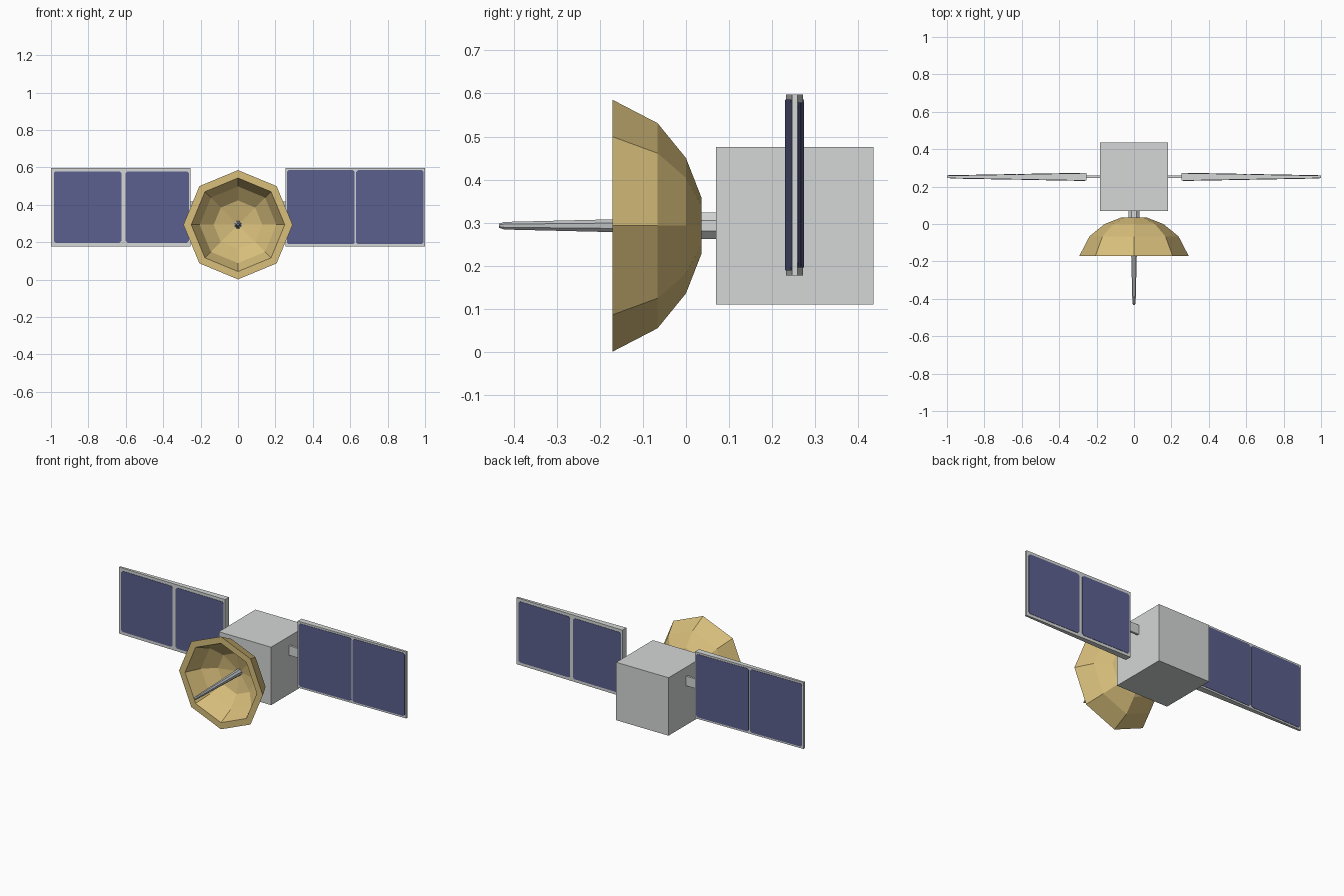
import bpy, bmesh, math
from mathutils import Vector

cube = bpy.data.objects.get("Cube")
if cube:
    bpy.data.objects.remove(cube, do_unlink=True)


def material(name, rgb):
    m = bpy.data.materials.new(name)
    m.use_nodes = True
    m.diffuse_color = (*rgb, 1)
    m.node_tree.nodes["Principled BSDF"].inputs["Base Color"].default_value = (*rgb, 1)
    return m


GREY = material("light grey metal", (0.66, 0.68, 0.67))
GOLD = material("gold dish", (0.69, 0.52, 0.20))
BLUE = material("solar blue", (0.105, 0.117, 0.27))
STEEL = material("antenna grey", (0.5, 0.52, 0.53))

AXIS_Z = 0.293    # height of the dish axis
PANEL_Y = 0.252   # depth of the solar wings


def finish(name, bm, mat):
    bmesh.ops.recalc_face_normals(bm, faces=bm.faces)
    mesh = bpy.data.meshes.new(name)
    bm.to_mesh(mesh)
    bm.free()
    mesh.materials.append(mat)
    ob = bpy.data.objects.new(name, mesh)
    bpy.context.collection.objects.link(ob)
    return ob


def box(name, centre, size, mat):
    bm = bmesh.new()
    bmesh.ops.create_cube(bm, size=1)
    for v in bm.verts:
        v.co = Vector(c + s * p for c, s, p in zip(centre, size, v.co))
    return finish(name, bm, mat)


def lathe(name, profile, mat, turn=0.0, sides=8):
    """Eight-sided turning of (radius, y) points about the dish axis."""
    bm = bmesh.new()
    rings = []
    for r, y in profile:
        if r == 0:
            rings.append([bm.verts.new((0, y, AXIS_Z))] * sides)
            continue
        angles = [turn + math.tau * k / sides for k in range(sides)]
        rings.append([bm.verts.new((r * math.cos(a), y, AXIS_Z + r * math.sin(a)))
                      for a in angles])
    for a, b in zip(rings, rings[1:]):
        for k in range(sides):
            n = (k + 1) % sides
            bm.faces.new(dict.fromkeys((a[k], a[n], b[n], b[k])))
    return finish(name, bm, mat)


def half_thickness(x):
    """Wings taper from the root to the tip."""
    return 0.02 - 0.0135 * (abs(x) - 0.253) / 0.747


def extrude_outline(name, outline, front, back, mat):
    """Solid between two depths, each given as a function of x."""
    bm = bmesh.new()
    a = [bm.verts.new((x, front(x), z)) for x, z in outline]
    b = [bm.verts.new((x, back(x), z)) for x, z in outline]
    bm.faces.new(a)
    bm.faces.new(b[::-1])
    for k in range(len(a)):
        n = (k + 1) % len(a)
        bm.faces.new((a[k], b[k], b[n], a[n]))
    return finish(name, bm, mat)


def clipped_rect(x0, x1, z0, z1, c):
    return [(x0 + c, z0), (x1 - c, z0), (x1, z0 + c), (x1, z1 - c),
            (x1 - c, z1), (x0 + c, z1), (x0, z1 - c), (x0, z0 + c)]


# Body and dish neck
box("body", (0, 0.252, AXIS_Z), (0.365, 0.365, 0.365), GREY)
lathe("dish_neck", [(0, 0.01), (0.033, 0.01), (0.033, 0.08), (0, 0.08)], GREY, math.pi / 8)

# Hollow dish with a thick rim
lathe("dish", [(0, 0.036), (0.065, 0.036), (0.157, 0.0), (0.238, -0.066), (0.292, -0.17),
               (0.25, -0.17), (0.205, -0.075), (0.13, -0.015), (0, 0.015)], GOLD)

# Tapered antenna
lathe("antenna", [(0, 0.02), (0.021, 0.02), (0.0095, -0.422), (0.005, -0.434), (0, -0.434)],
      STEEL, math.pi / 8)

# Solar wings with two cells on each side
for side, label in ((1, "left"), (-1, "right")):
    box(f"{label}_arm", (side * 0.22, PANEL_Y, 0.388), (0.09, 0.014, 0.06), GREY)
    frame = [(side * x, z) for x, z in ((0.253, 0.178), (1, 0.178), (1, 0.597), (0.253, 0.597))]
    extrude_outline(f"{label}_wing_frame", frame,
                    lambda x: PANEL_Y - half_thickness(x),
                    lambda x: PANEL_Y + half_thickness(x), GREY)
    for face, face_name in ((-1, "front"), (1, "back")):
        narrow = side == -face
        gap, edge = (0.004, 0.189) if narrow else (0.011, 0.196)
        mid = 0.628 if narrow else 0.612
        root, tip = (0.261, 0.991) if narrow else (0.263, 0.985)
        for part, x0, x1 in (("inner", root, mid - gap), ("outer", mid + gap, tip)):
            outline = [(side * x, z) for x, z in
                       clipped_rect(x0, x1, edge, 0.775 - edge, 0.01)]
            extrude_outline(f"{label}_{face_name}_{part}_cell", outline,
                            lambda x: PANEL_Y + face * (half_thickness(x) + 0.002),
                            lambda x: PANEL_Y + face * (half_thickness(x) - 0.002), BLUE)
